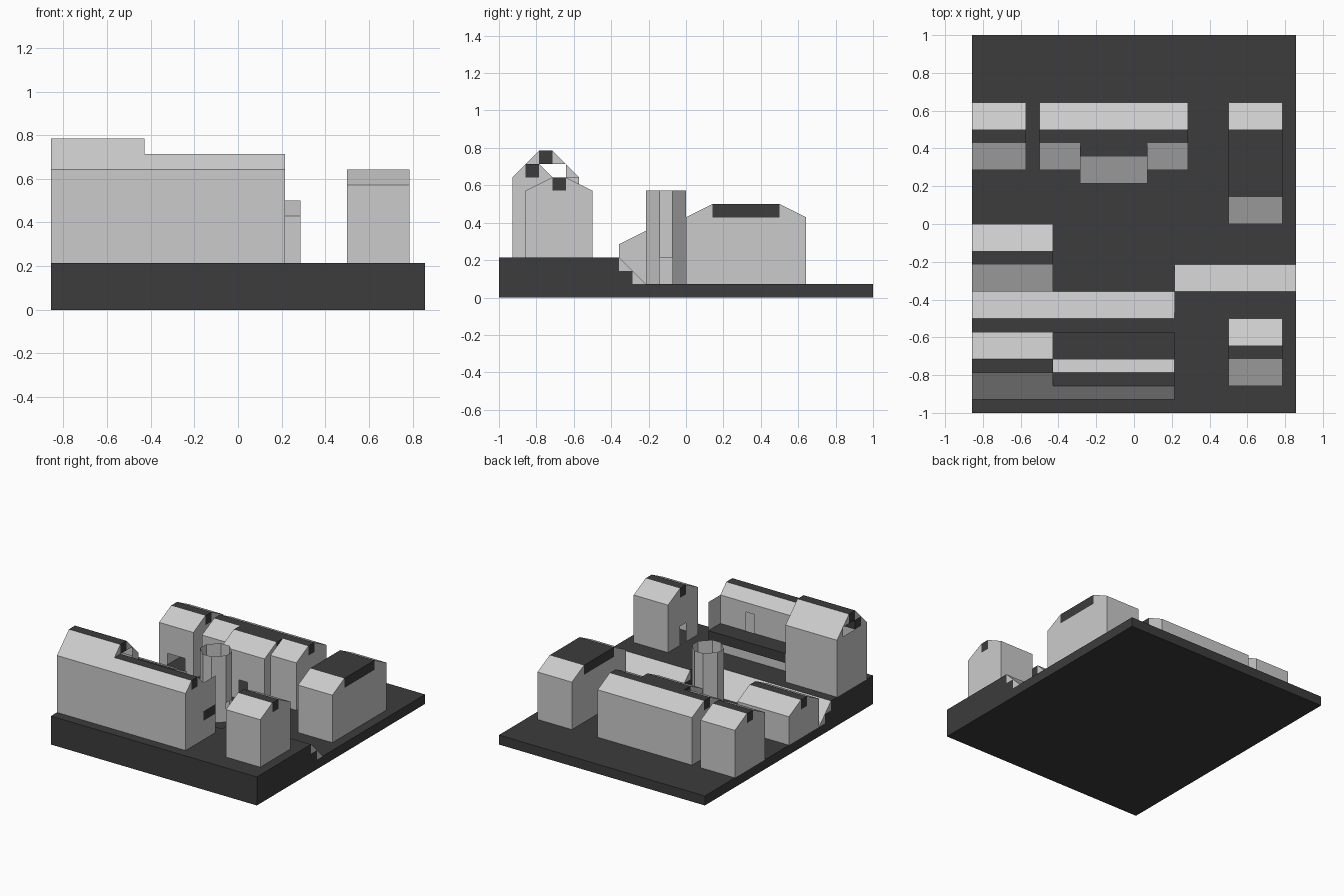
import bpy

if "Cube" in bpy.data.objects:
    bpy.data.objects.remove(bpy.data.objects["Cube"])

U = 1 / 14  # the model sits on a regular grid of 1/14 units

dark = bpy.data.materials.new("dark_grey")
dark.diffuse_color = (0.045, 0.045, 0.045, 1)
dark.use_nodes = True
dark.node_tree.nodes["Principled BSDF"].inputs["Base Color"].default_value = dark.diffuse_color


def make(name, verts, faces, mat=None):
    mesh = bpy.data.meshes.new(name)
    mesh.from_pydata([[c * U for c in v] for v in verts], [], faces)
    if mat:
        mesh.materials.append(mat)
    ob = bpy.data.objects.new(name, mesh)
    bpy.context.collection.objects.link(ob)
    return ob


def prism(name, profile, x0, x1, mat=None):
    """Extrude a counter-clockwise (y, z) profile along x."""
    n = len(profile)
    verts = [(x, y, z) for x in (x0, x1) for y, z in profile]
    faces = [tuple(reversed(range(n))), tuple(range(n, 2 * n))]
    faces += [(i, (i + 1) % n, n + (i + 1) % n, n + i) for i in range(n)]
    make(name, verts, faces, mat)


def box(name, x0, x1, y0, y1, z0, z1, mat=dark):
    prism(name, [(y0, z0), (y1, z0), (y1, z1), (y0, z1)], x0, x1, mat)


def slope(name, x0, x1, low, high, z0, z1):
    """Wedge rising from y=low to y=high."""
    p = [(low, z0), (high, z0), (high, z1)]
    prism(name, p if low < high else [p[1], p[0], p[2]], x0, x1)


def walls(name, pts, z0, z1, holes=(), closed=True):
    """Thin walls on an outline; holes maps edge -> (start, end, low, high)."""
    holes = dict(holes)
    verts, faces = [], []
    n = len(pts)
    for i in range(n if closed else n - 1):
        (ax, ay), (bx, by) = pts[i], pts[(i + 1) % n]
        length = ((bx - ax) ** 2 + (by - ay) ** 2) ** 0.5
        strips = [(0, length, z0, z1)]
        if i in holes:
            s, e, lo, hi = holes[i]
            strips = [(0, s, z0, z1), (e, length, z0, z1), (s, e, z0, lo), (s, e, hi, z1)]
        for s, e, lo, hi in strips:
            if e - s < 1e-4 or hi - lo < 1e-4:
                continue
            k = len(verts)
            for d, z in ((s, lo), (e, lo), (e, hi), (s, hi)):
                t = d / length
                verts.append((ax + (bx - ax) * t, ay + (by - ay) * t, z))
            faces.append((k, k + 1, k + 2, k + 3))
    make(name, verts, faces)


def house(name, x0, x1, y0, y1, z0, eave, holes=()):
    """Box house: walls, two 2:1 roof slopes and a dark ridge block."""
    walls(name + "_walls", [(x0, y0), (x1, y0), (x1, y1), (x0, y1)], z0, eave, holes)
    slope(name + "_front_roof", x0, x1, y0, y0 + 2, eave, eave + 1)
    slope(name + "_back_roof", x0, x1, y1, y1 - 2, eave, eave + 1)
    box(name + "_ridge", x0, x1, y0 + 2, y1 - 2, eave, eave + 1)


# stepped ground and the ramps covering the steps
for name, x0, x1, e in (("left", -12, 3, -7), ("right", 3, 12, -5)):
    prism(name + "_ground", [(-14, 0), (14, 0), (14, 1), (e + 1, 1), (e + 1, 2),
                             (e, 2), (e, 3), (-14, 3)], x0, x1, dark)
    for i in range(2):
        slope(name + "_ramp", x0, x1, e + 1 + i, e + i, 2 - i, 3 - i)

# simple houses
house("front_right_house", 7, 11, -12, -7, 3, 8, {3: (2, 3, 3, 5)})
house("middle_left_house", -12, -6, -5, 0, 1, 4)
house("back_left_house", -12, -8, 4, 9, 1, 6, {0: (1, 3, 1, 3)})
house("back_right_house", 7, 11, 0, 9, 1, 6)

# back row house with a projecting middle bay
walls("row_house_walls", [(-7, 4), (-4, 4), (-4, 3), (1, 3), (1, 4), (4, 4), (4, 9), (-7, 9)],
      1, 6, {2: (2, 3, 1, 3)})
slope("row_house_back_roof", -7, 4, 9, 7, 6, 7)
for x0, x1, y in ((-7, -4, 4), (-4, 1, 3), (1, 4, 4)):
    slope("row_house_front_roof", x0, x1, y, y + 2, 6, 7)
    box("row_house_ridge", x0, x1, y + 2, 7, 6, 7)

# long front hall with a tall wing and a balcony behind
walls("hall_walls", [(-6, -8), (-12, -8), (-12, -13), (3, -13), (3, -10), (-6, -10)],
      3, 9, {4: (3, 4, 6, 8)})
walls("wing_side_wall", [(-6, -10), (-6, -8)], 3, 9, closed=False)
walls("balcony_end_wall", [(3, -10), (3, -8)], 3, 9, {0: (0, 2, 5, 6)}, closed=False)
box("balcony_floor", -6, 3, -10, -8, 5, 6)
slope("hall_front_roof", -12, 3, -13, -12, 9, 10)
box("hall_ridge", -12, 3, -12, -11, 9, 10)
slope("hall_back_roof", -6, 3, -10, -11, 9, 10)
slope("wing_front_roof", -12, -6, -12, -11, 10, 11)
box("wing_ridge", -12, -6, -11, -10, 10, 11)
slope("wing_back_roof_upper", -12, -6, -9, -10, 10, 11)
slope("wing_back_roof_lower", -12, -6, -8, -9, 9, 10)

# open eight-sided tower with a doorway
walls("tower", [(-2, -3), (-1, -3), (0, -2), (0, -1), (-1, 0), (-2, 0), (-3, -1), (-3, -2)],
      1, 8, {2: (0, 1, 1, 3)})
